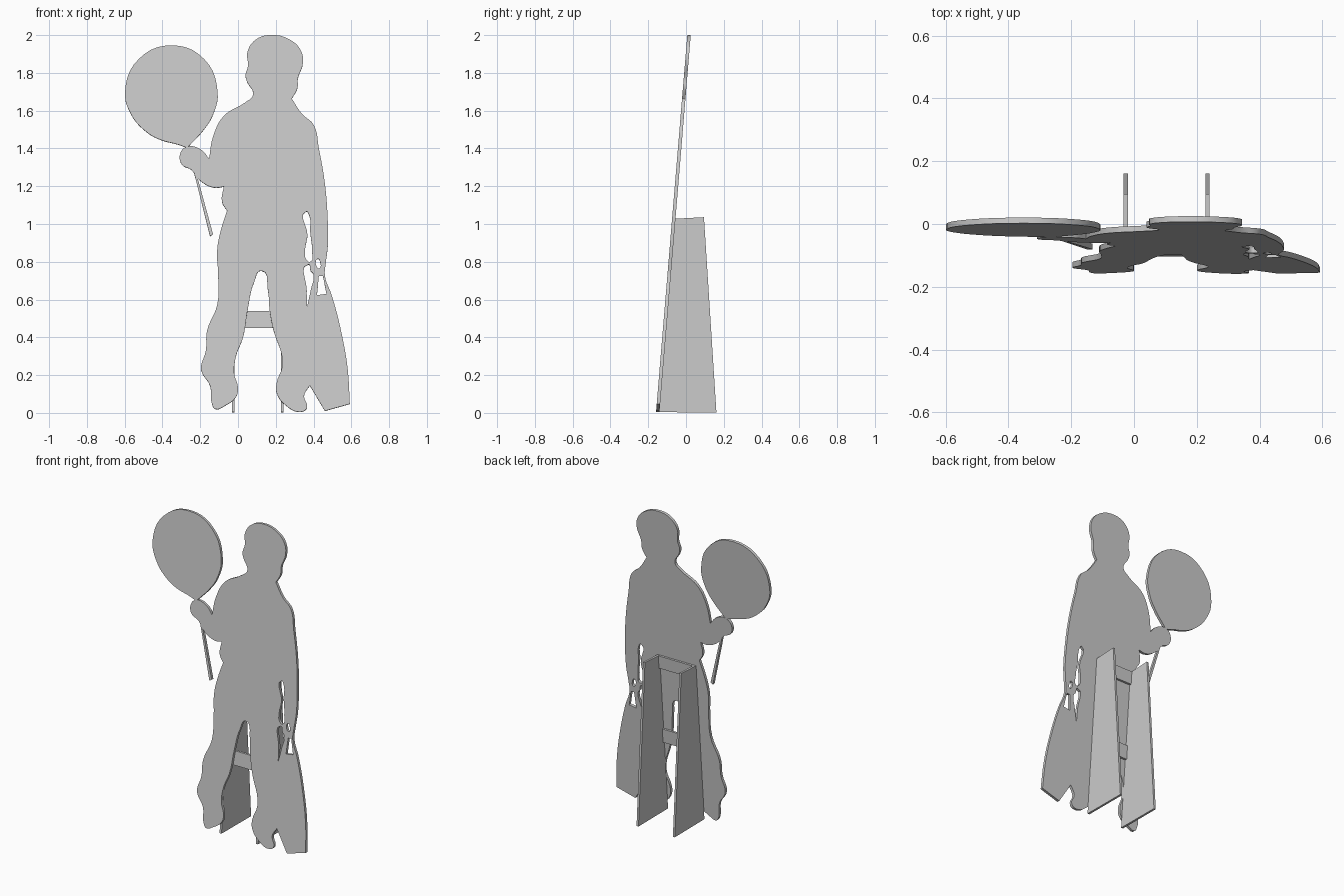
import bpy, bmesh, math

if "Cube" in bpy.data.objects:
    bpy.data.objects.remove(bpy.data.objects["Cube"])

SLOPE = 0.083                 # backward lean of the panel (y per z)
Y0 = -0.150                   # panel centre line at the ground
THICK = 0.018
LEAN = math.atan(SLOPE)


def finish(obj):
    bpy.ops.object.select_all(action='DESELECT')
    obj.select_set(True)
    bpy.context.view_layer.objects.active = obj
    if obj.type == 'CURVE':
        bpy.ops.object.convert(target='MESH')
        obj = bpy.context.object
        bm = bmesh.new()
        bm.from_mesh(obj.data)
        bmesh.ops.remove_doubles(bm, verts=bm.verts, dist=1e-5)
        bmesh.ops.recalc_face_normals(bm, faces=bm.faces)
        bm.to_mesh(obj.data)
        bm.free()
    bpy.ops.object.shade_smooth_by_angle(angle=math.radians(30))


def cutout(name, loops):
    """Leaning plate from smooth outlines in (x, z); a third value marks a corner."""
    cu = bpy.data.curves.new(name, 'CURVE')
    cu.dimensions = '2D'
    cu.fill_mode = 'BOTH'
    cu.extrude = THICK / 2
    cu.resolution_u = 5
    for pts in loops:
        sp = cu.splines.new('BEZIER')
        sp.bezier_points.add(len(pts) - 1)
        sp.use_cyclic_u = True
        for bp, p in zip(sp.bezier_points, pts):
            bp.co = (p[0], p[1] / math.cos(LEAN), 0)
            kind = 'VECTOR' if len(p) > 2 else 'AUTO'
            bp.handle_left_type = bp.handle_right_type = kind
    obj = bpy.data.objects.new(name, cu)
    bpy.context.collection.objects.link(obj)
    obj.location = (0, Y0, 0)
    obj.rotation_euler = (math.pi / 2 - LEAN, 0, 0)
    finish(obj)


def plate_x(name, profile, x0, x1):
    """Prism: a (y, z) profile extended from x0 to x1."""
    bm = bmesh.new()
    face = bm.faces.new([bm.verts.new((x0, y, z)) for y, z in profile])
    ext = bmesh.ops.extrude_face_region(bm, geom=[face])
    moved = [v for v in ext['geom'] if isinstance(v, bmesh.types.BMVert)]
    bmesh.ops.translate(bm, verts=moved, vec=(x1 - x0, 0, 0))
    bmesh.ops.recalc_face_normals(bm, faces=bm.faces)
    me = bpy.data.meshes.new(name)
    bm.to_mesh(me)
    bm.free()
    bpy.context.collection.objects.link(bpy.data.objects.new(name, me))


# Standing figure outline, clockwise from the top of the head
head_and_arm = [
    (.18, 2.0), (.275, 1.975), (.333, 1.917), (.343, 1.848), (.317, 1.77),
    (.315, 1.72), (.285, 1.663, 1), (.338, 1.583), (.40, 1.525), (.428, 1.40),
    (.46, 1.213), (.475, 1.02), (.476, .89), (.465, .795)]
bag_side = [
    (.46, .726), (.497, .62), (.55, .413), (.581, .228), (.592, .047, 1),
    (.46, .01, 1), (.38, .145, 1)]
legs = [
    (.35, .09), (.365, .027), (.333, .005), (.25, .042), (.205, .105),
    (.205, .16), (.233, .24), (.233, .297), (.19, .43), (.168, .54),
    (.158, .65), (.125, .752), (.085, .69), (.053, .556), (.026, .397),
    (-.01, .302), (-.02, .21), (0, .13), (-.01, .085), (-.07, .037),
    (-.12, .02), (-.138, .048), (-.148, .143), (-.195, .228), (-.17, .33),
    (-.164, .434), (-.11, .572), (-.105, .73), (-.11, .863), (-.09, .97)]
raised_arm = [
    (-.058, 1.07, 1), (-.085, 1.118), (-.075, 1.197, 1), (-.127, 1.192),
    (-.206, 1.234), (-.248, 1.287), (-.296, 1.313), (-.306, 1.372),
    (-.27, 1.409), (-.196, 1.393), (-.153, 1.345, 1), (-.132, 1.462),
    (-.074, 1.573), (.037, 1.642), (.08, 1.684), (.048, 1.753),
    (.04, 1.785), (.053, 1.838), (.05, 1.91), (.095, 1.976)]

# Openings beside the arm, in the hand and in the bag handle
arm_gap = [(.36, 1.065), (.377, 1.045), (.382, .96), (.392, .86), (.384, .80),
           (.362, .81), (.355, .86), (.368, .94)]
hip_gap = [(.372, .785), (.385, .75), (.398, .735), (.385, .65),
           (.366, .562, 1), (.364, .65)]
hand_gap = [(.422, .815), (.434, .80), (.431, .765), (.419, .77)]
handle_gap = [(.428, .725, 1), (.45, .725, 1), (.468, .63, 1), (.418, .622, 1)]

cutout("figure_panel", [head_and_arm + bag_side + legs + raised_arm,
                        arm_gap, hip_gap, hand_gap, handle_gap])

# Balloon and its string
cutout("balloon", [[
    (-.35, 1.945), (-.18, 1.873), (-.108, 1.70), (-.132, 1.578), (-.18, 1.50),
    (-.253, 1.42), (-.265, 1.407, 1), (-.28, 1.407, 1), (-.317, 1.42),
    (-.412, 1.446), (-.486, 1.488), (-.565, 1.578), (-.598, 1.70),
    (-.525, 1.873)]])
cutout("balloon_string", [[(-.235, 1.28, 1), (-.213, 1.24, 1),
                           (-.132, .945, 1), (-.148, .935, 1)]])


def back(z):
    return Y0 + THICK / 2 + SLOPE * z


# Rear stand: two side boards joined by two cross bars
side = [(back(0), .004), (.161, .002), (.095, 1.036), (back(1.028), 1.028)]
for label, x in (("left", -.026), ("right", .234)):
    plate_x(f"stand_side_{label}", side, x - .007, x + .007)
for label, z0, z1 in (("lower", .45, .54), ("upper", .945, 1.028)):
    bar = [(back(z0), z0), (back(z0) + .014, z0),
           (back(z1) + .014, z1), (back(z1), z1)]
    plate_x(f"stand_bar_{label}", bar, -.019, .227)
